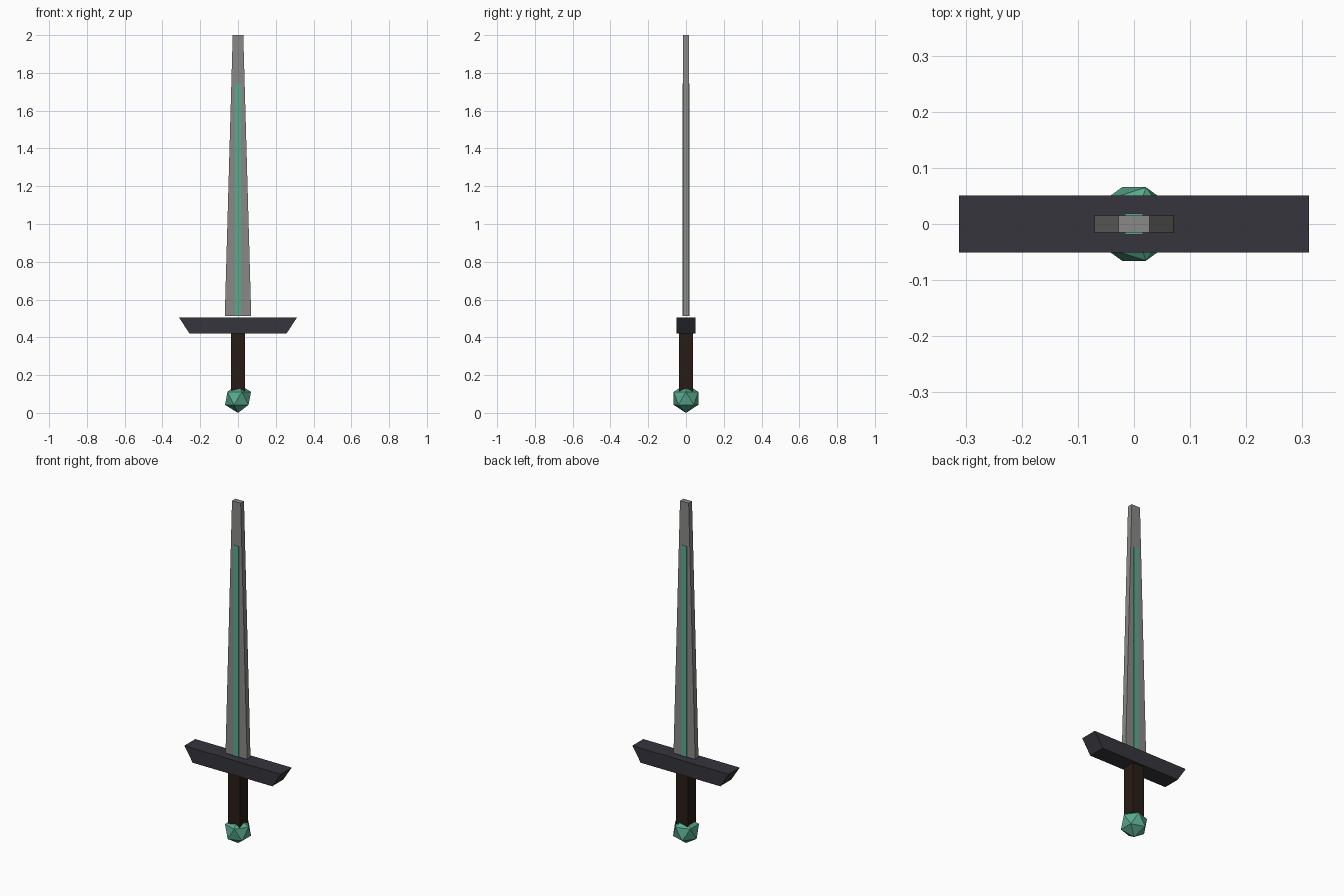
import bpy
import bmesh

if "Cube" in bpy.data.objects:
    bpy.data.objects.remove(bpy.data.objects["Cube"])


def material(name, rgb):
    mat = bpy.data.materials.new(name)
    mat.diffuse_color = (*rgb, 1)
    mat.use_nodes = True
    mat.node_tree.nodes["Principled BSDF"].inputs["Base Color"].default_value = mat.diffuse_color
    return mat


steel = material("steel", (0.25, 0.25, 0.24))
green = material("green", (0.10, 0.40, 0.27))
iron = material("dark_iron", (0.035, 0.035, 0.045))
leather = material("leather", (0.022, 0.012, 0.008))


def add_part(name, bm, mat):
    mesh = bpy.data.meshes.new(name)
    bm.to_mesh(mesh)
    bm.free()
    mesh.materials.append(mat)
    obj = bpy.data.objects.new(name, mesh)
    bpy.context.collection.objects.link(obj)
    return obj


def tapered_box(name, z0, z1, half_x0, half_x1, half_y, mat):
    """Box whose width runs from half_x0 at the bottom to half_x1 at the top."""
    bm = bmesh.new()
    bmesh.ops.create_cube(bm, size=2)
    for v in bm.verts:
        top = v.co.z > 0
        v.co.x *= half_x1 if top else half_x0
        v.co.y *= half_y
        v.co.z = z1 if top else z0
    return add_part(name, bm, mat)


# Pommel: a faceted gem standing on its lowest point
R = 0.077
bm = bmesh.new()
bmesh.ops.create_icosphere(bm, subdivisions=1, radius=R)
bmesh.ops.translate(bm, verts=bm.verts, vec=(0, 0, R))
add_part("pommel", bm, green)

# Grip and crossguard
tapered_box("grip", 0.08, 0.43, 0.038, 0.038, 0.038, leather)
tapered_box("crossguard", 0.42, 0.505, 0.257, 0.312, 0.051, iron)

# Blade with a raised inlay showing on both faces
tapered_box("blade", 0.513, 2.0, 0.07, 0.028, 0.0155, steel)
tapered_box("blade_inlay", 0.513, 1.745, 0.016, 0.016, 0.0185, green)
